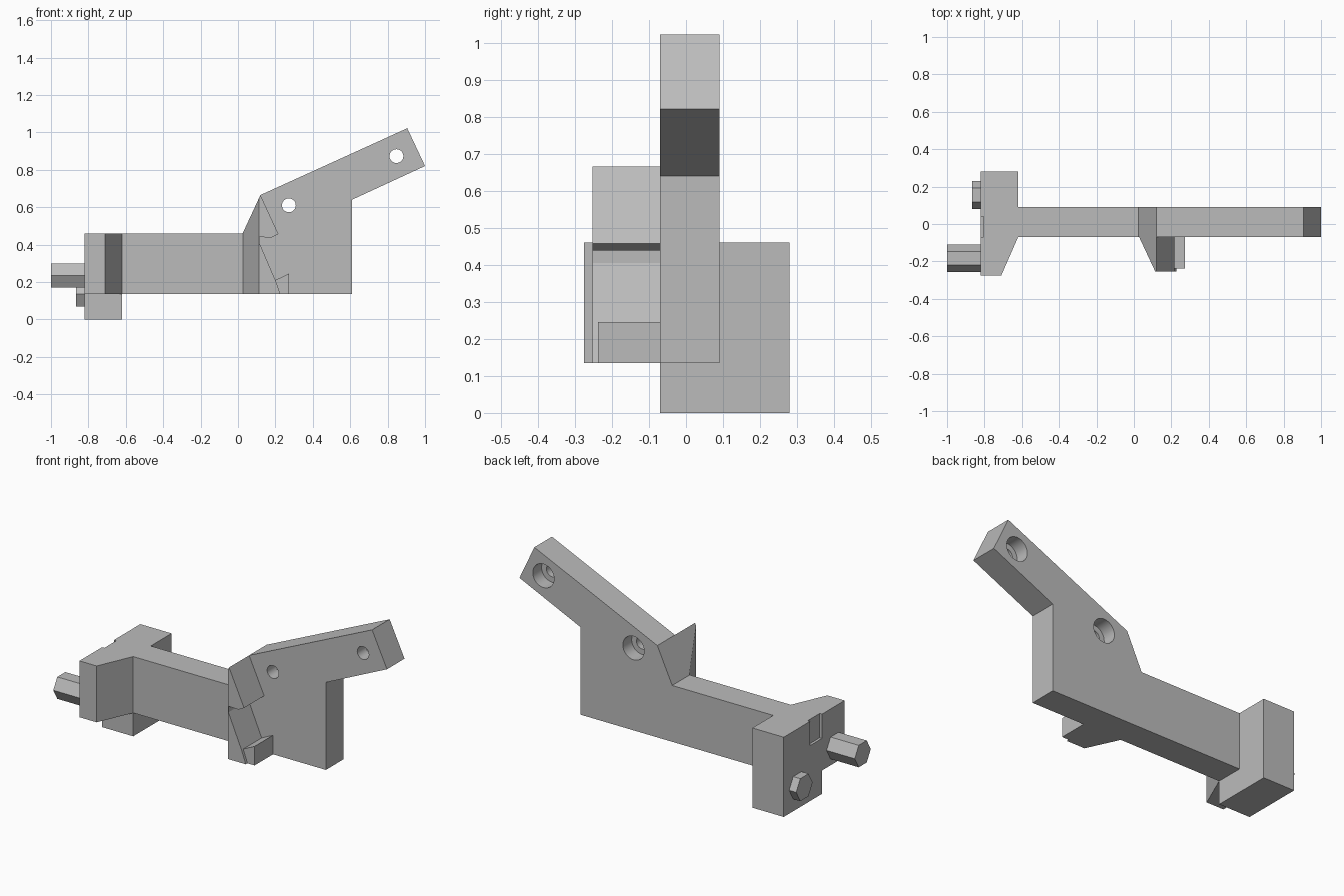
import bpy, bmesh, math
from mathutils import Vector

cube = bpy.data.objects.get("Cube")
if cube:
    bpy.data.objects.remove(cube, do_unlink=True)

GREY = (0.5, 0.5, 0.5, 1.0)
grey = bpy.data.materials.new("plain grey")
grey.use_nodes = True
grey.diffuse_color = GREY
grey.node_tree.nodes["Principled BSDF"].inputs["Base Color"].default_value = GREY


def prism(name, points, axis, start, end, cut_plane=None):
    """Extrude a 2D outline along one axis; optionally slice off one side."""
    def place(p, d):
        u, v = p
        return {"x": (d, u, v), "y": (u, d, v), "z": (u, v, d)}[axis]
    bm = bmesh.new()
    low = [bm.verts.new(place(p, start)) for p in points]
    high = [bm.verts.new(place(p, end)) for p in points]
    bm.faces.new(low)
    bm.faces.new(high[::-1])
    n = len(points)
    for i in range(n):
        j = (i + 1) % n
        bm.faces.new((low[i], low[j], high[j], high[i]))
    if cut_plane:
        co, normal = cut_plane
        cut = bmesh.ops.bisect_plane(bm, geom=bm.verts[:] + bm.edges[:] + bm.faces[:],
                                     plane_co=co, plane_no=normal, clear_outer=True)
        rim = [e for e in cut["geom_cut"] if isinstance(e, bmesh.types.BMEdge)]
        bmesh.ops.edgenet_fill(bm, edges=rim)
    bmesh.ops.recalc_face_normals(bm, faces=bm.faces[:])
    mesh = bpy.data.meshes.new(name)
    bm.to_mesh(mesh)
    bm.free()
    mesh.materials.append(grey)
    obj = bpy.data.objects.new(name, mesh)
    bpy.context.collection.objects.link(obj)
    return obj


def circle(u, v, radius, sides):
    steps = [2 * math.pi * i / sides for i in range(sides)]
    return [(u + radius * math.cos(a), v + radius * math.sin(a)) for a in steps]


def box(u0, u1, v0, v1):
    return [(u0, v0), (u1, v0), (u1, v1), (u0, v1)]


def activate(obj):
    bpy.ops.object.select_all(action="DESELECT")
    obj.select_set(True)
    bpy.context.view_layer.objects.active = obj


def carve(target, cutter):
    cutter.hide_render = True
    mod = target.modifiers.new("cut", "BOOLEAN")
    mod.operation = "DIFFERENCE"
    mod.solver = "EXACT"
    mod.object = cutter
    activate(target)
    bpy.ops.object.modifier_apply(modifier=mod.name)
    bpy.data.objects.remove(cutter, do_unlink=True)


BASE, TOP = 0.135, 0.46        # heights of the beam
FRONT, BACK = -0.07, 0.09      # plate thickness

# Main plate: beam, upright and angled arm
plate = prism("main_plate", [
    (-0.62, BASE), (0.61, BASE), (0.61, 0.64), (1.0, 0.82),
    (0.905, 1.022), (0.12, 0.665), (0.025, TOP), (-0.62, TOP)], "y", FRONT, BACK)

# Bolt holes, counterbored from the back
for x, z in ((0.272, 0.61), (0.847, 0.873)):
    carve(plate, prism("hole_cutter", circle(x, z, 0.037, 32), "y", -0.2, 0.2))
    carve(plate, prism("recess_cutter", circle(x, z, 0.068, 32), "y", 0.01, 0.2))
activate(plate)
bpy.ops.object.shade_smooth_by_angle(angle=math.radians(30))

# End block: tall rear half and shorter tapered front half
rear = prism("end_block_rear", box(-0.82, -0.62, FRONT, 0.28), "z", 0, TOP)
prism("end_block_front", [(-0.82, FRONT), (-0.82, -0.275), (-0.71, -0.275),
                          (-0.62, FRONT)], "z", BASE, TOP)

# Shallow slot in the end face
carve(rear, prism("slot_cutter", box(-0.9, -0.805, FRONT + 0.001, 0.04), "z", 0.32, 0.6))

# Hexagonal pins
prism("long_hex_pin", circle(-0.183, 0.235, 0.073, 6), "x", -1.0, -0.815)
prism("short_hex_pin", circle(0.156, 0.135, 0.075, 6), "x", -0.865, -0.815)

# Hooked wedge on the front of the plate, with its outer side sliced at a slant
slant = (Vector((0.028, FRONT, 0)), Vector((-0.18, -0.084, 0)))
prism("hooked_wedge", [
    (0.025, BASE), (0.025, TOP), (0.12, 0.665), (0.216, 0.457), (0.18, 0.438),
    (0.116, 0.44), (0.116, 0.405), (0.2, 0.21), (0.227, BASE)],
    "y", -0.253, FRONT, slant)

# Small stop at the foot of the wedge
prism("wedge_foot", [(0.19, BASE), (0.2, 0.21), (0.273, 0.245), (0.273, BASE)],
      "y", -0.238, FRONT)
